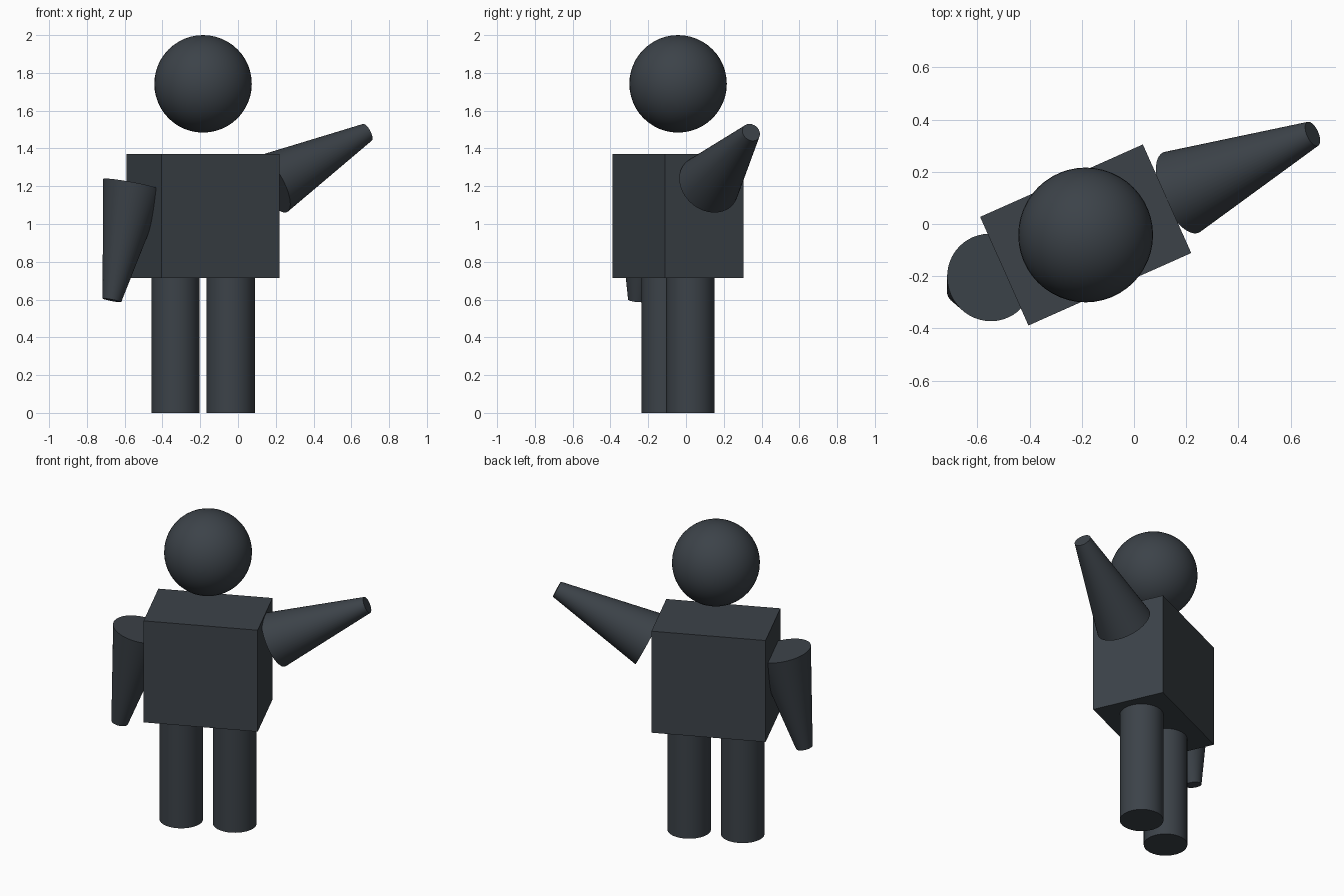
import bpy
import math
from mathutils import Vector

if "Cube" in bpy.data.objects:
    bpy.data.objects.remove(bpy.data.objects["Cube"])

# One dark slate colour for the whole figure
slate = bpy.data.materials.new("dark_slate")
slate.diffuse_color = (0.045, 0.055, 0.066, 1)
slate.use_nodes = True
slate.node_tree.nodes["Principled BSDF"].inputs["Base Color"].default_value = slate.diffuse_color

CENTRE = Vector((-0.185, -0.042, 0))
TURN = math.radians(24.0)
ACROSS = Vector((math.cos(TURN), math.sin(TURN), 0))


def at(side, z):
    """Point in the figure's side-to-side plane."""
    return CENTRE + ACROSS * side + Vector((0, 0, z))


def finish(name, smooth=True):
    obj = bpy.context.object
    obj.name = name
    obj.data.materials.append(slate)
    if smooth:
        bpy.ops.object.shade_smooth_by_angle(angle=math.radians(35))
    return obj


def limb(name, start, end, r_start, r_end):
    """Round capped limb between two points."""
    axis = end - start
    bpy.ops.mesh.primitive_cone_add(
        vertices=48, radius1=r_start, radius2=r_end, depth=axis.length,
        location=(start + end) / 2,
        rotation=axis.to_track_quat('Z', 'Y').to_euler())
    return finish(name)


# Torso block
bpy.ops.mesh.primitive_cube_add(size=1, location=at(0, 1.043),
                                rotation=(0, 0, TURN))
bpy.context.object.scale = (0.682, 0.455, 0.657)
finish("torso", smooth=False)

# Floating ball head
bpy.ops.mesh.primitive_uv_sphere_add(segments=48, ring_count=24,
                                     radius=0.258, location=at(0, 1.742))
finish("head")

# Straight legs
for label, side in (("right", -1), ("left", 1)):
    limb(label + "_leg", at(side * 0.16, 0), at(side * 0.16, 0.72), 0.128, 0.128)

# Tapered arms: one hanging, one raised
limb("right_arm", at(-0.40, 1.206), at(-0.528, 0.596), 0.168, 0.05)
limb("left_arm", at(0.40, 1.211), at(0.951, 1.485), 0.168, 0.05)
